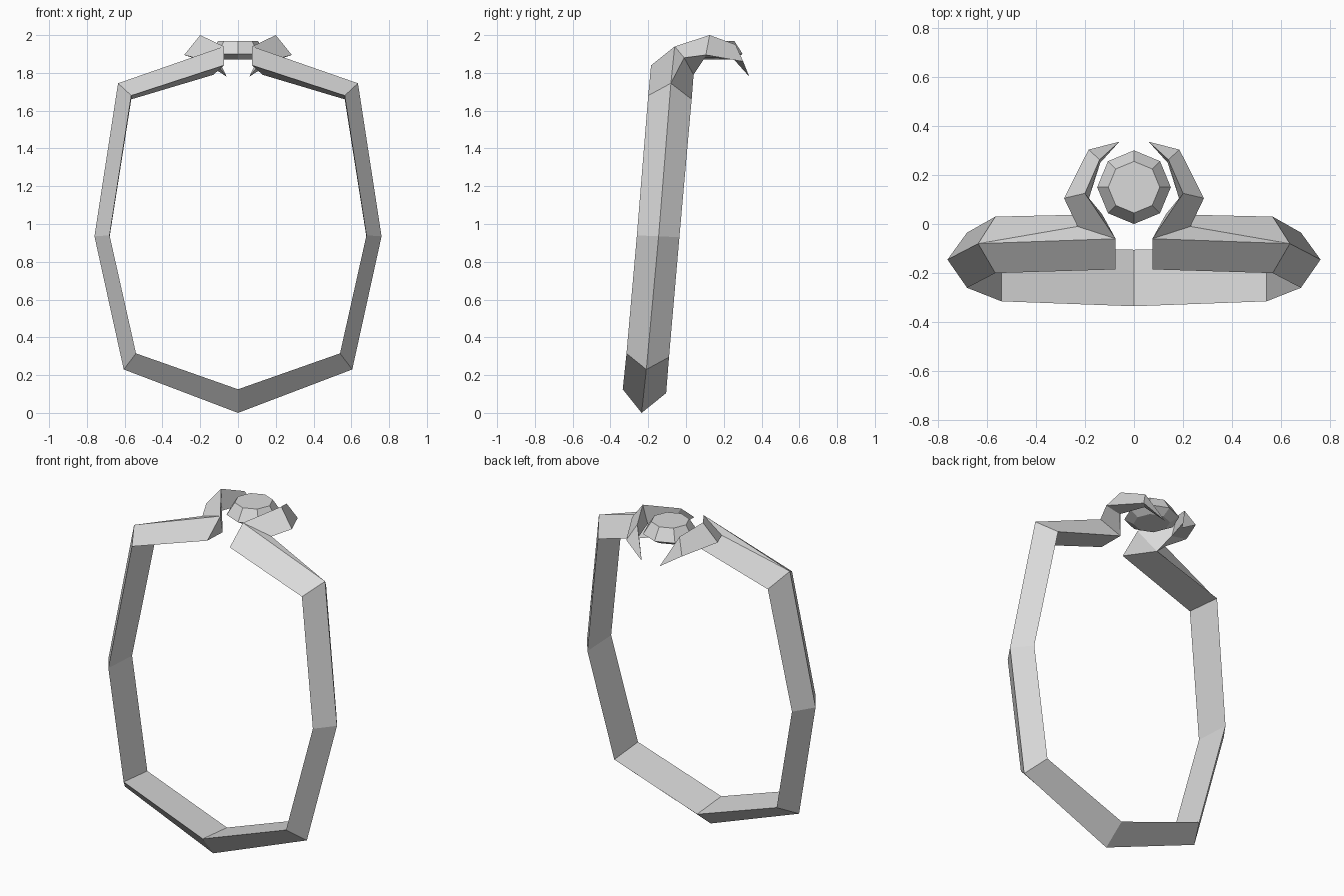
import bpy, bmesh
from math import cos, sin, pi

cube = bpy.data.objects.get("Cube")
if cube:
    bpy.data.objects.remove(cube, do_unlink=True)

metal = bpy.data.materials.new("plain_grey")
metal.use_nodes = True
GREY = (0.7, 0.7, 0.7, 1)
metal.diffuse_color = GREY
metal.node_tree.nodes["Principled BSDF"].inputs["Base Color"].default_value = GREY


def finish(bm, name):
    bmesh.ops.recalc_face_normals(bm, faces=bm.faces[:])
    mesh = bpy.data.meshes.new(name)
    bm.to_mesh(mesh)
    bm.free()
    mesh.materials.append(metal)
    obj = bpy.data.objects.new(name, mesh)
    bpy.context.collection.objects.link(obj)
    return obj


def bridge(bm, a, b, skip=()):
    """Join two rings of vertices with quads."""
    n = len(a)
    for i in range(n):
        if i not in skip:
            j = (i + 1) % n
            bm.faces.new((a[i], a[j], b[j], b[i]))


# Band half: triangular sections as front, outer and back corners
sections = [
    ((0, -.335, .125), (0, -.235, 0), (0, -.105, .105)),
    ((.54, -.315, .315), (.605, -.21, .23), (.54, -.09, .295)),
    ((.68, -.26, .94), (.76, -.145, .935), (.68, -.035, .93)),
    ((.565, -.2, 1.68), (.635, -.08, 1.745), (.565, .03, 1.66)),
    ((.075, -.185, 1.84), (.075, -.06, 1.94), (.13, .04, 1.79)),
]
bm = bmesh.new()
rings = [[bm.verts.new(p) for p in s] for s in sections]
for a, b in zip(rings[:3], rings[1:4]):
    bridge(bm, a, b)

# Shoulder: the back side of the last segment folds out to the claw
last, end = rings[3], rings[4]
bridge(bm, last, end, skip=(1,))
elbow = bm.verts.new((.23, -.01, 1.88))
bm.faces.new((last[1], end[1], elbow))
bm.faces.new((last[1], elbow, end[2], last[2]))
bm.faces.new(end)

# Claw: triangular sections (top, outer, inner) curling to a point
claw = [[end[1], elbow, end[2]]]
for s in (((.2, .125, 2), (.285, .105, 1.895), (.185, .1, 1.88)),
          ((.14, .262, 1.95), (.185, .303, 1.86), (.137, .25, 1.875))):
    claw.append([bm.verts.new(p) for p in s])
for a, b in zip(claw, claw[1:]):
    bridge(bm, a, b)
tip = bm.verts.new((.06, .335, 1.78))
for i in range(3):
    bm.faces.new((claw[-1][i], claw[-1][(i + 1) % 3], tip))

band = finish(bm, "band_with_claws")
mirror = band.modifiers.new("Mirror", "MIRROR")
mirror.use_axis[0] = True
mirror.use_clip = True

# Gem: eight-sided stone with flat table and shallow underside
bm = bmesh.new()
levels = []
for radius, z in ((.1, 1.87), (.15, 1.9), (.105, 1.97)):
    levels.append([bm.verts.new((radius * cos(k * pi / 4),
                                 .15 + radius * sin(k * pi / 4), z))
                   for k in range(8)])
for a, b in zip(levels, levels[1:]):
    bridge(bm, a, b)
bm.faces.new(levels[0])
bm.faces.new(levels[-1])
finish(bm, "gem")
